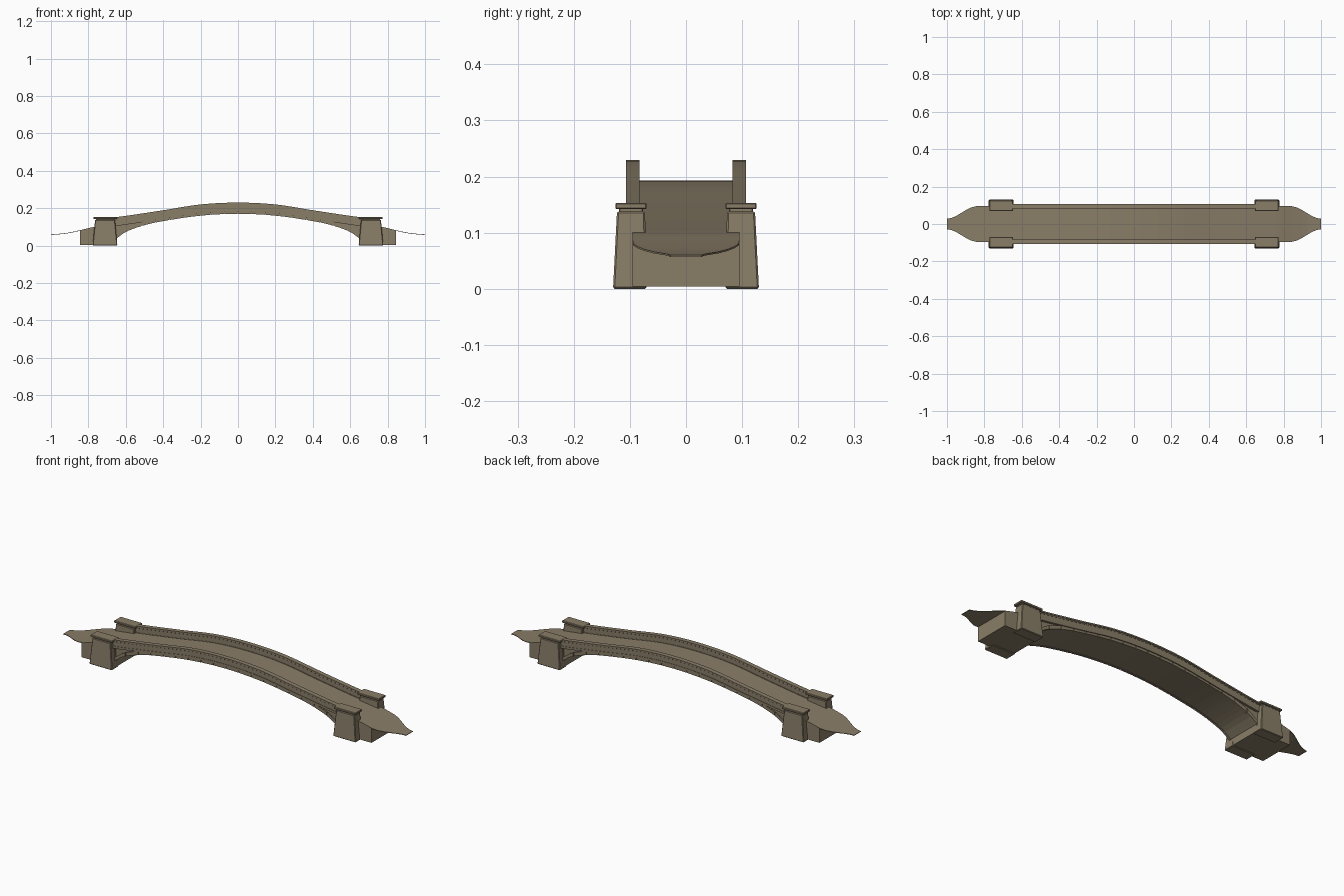
import bpy, bmesh

cube = bpy.data.objects.get("Cube")
if cube:
    bpy.data.objects.remove(cube, do_unlink=True)

stone = bpy.data.materials.new("brown stone")
stone.use_nodes = True
COLOUR = (0.25, 0.205, 0.137, 1)
stone.diffuse_color = COLOUR
bsdf = stone.node_tree.nodes["Principled BSDF"]
bsdf.inputs["Base Color"].default_value = COLOUR
bsdf.inputs["Roughness"].default_value = 0.9

DECK = [(0, .193), (.2, .183), (.4, .152), (.6, .122), (.7, .109),
        (.775, .099), (.85, .081), (.92, .067), (1, .06)]
SOFFIT = [(0, .172), (.2, .162), (.4, .133), (.5, .111), (.6, .075), (.66, .032)]


def curve(points, x):
    """Smooth symmetric height curve through the points (cubic Hermite)."""
    x = abs(x)
    slopes = [0]
    for a, b in zip(points, points[2:]):
        slopes.append((b[1] - a[1]) / (b[0] - a[0]))
    a, b = points[-2:]
    slopes.append((b[1] - a[1]) / (b[0] - a[0]))
    for i, ((x0, z0), (x1, z1)) in enumerate(zip(points, points[1:])):
        if x <= x1 or i == len(points) - 2:
            h = x1 - x0
            t = min((x - x0) / h, 1)
            s = t * t * (3 - 2 * t)
            return (z0 + (z1 - z0) * s + h * t * (1 - t) ** 2 * slopes[i]
                    + h * t * t * (t - 1) * slopes[i + 1])


def deck(x):
    return curve(DECK, x)


def soffit(x):
    return curve(SOFFIT, x)


def rail(x):
    return max(deck(x) + .037, .149)


def finish(bm, name):
    bmesh.ops.recalc_face_normals(bm, faces=bm.faces)
    mesh = bpy.data.meshes.new(name)
    bm.to_mesh(mesh)
    bm.free()
    mesh.materials.append(stone)
    ob = bpy.data.objects.new(name, mesh)
    bpy.context.scene.collection.objects.link(ob)
    return ob


def sweep(bm, x0, x1, low, high, y0, y1, steps):
    """Closed strip along x between two height curves and two side curves."""
    rings = []
    for i in range(steps + 1):
        x = x0 + (x1 - x0) * i / steps
        a, b = y0(x), y1(x)
        rings.append([bm.verts.new((x, y, z)) for y, z in
                      ((a, low(x)), (b, low(x)), (b, high(x)), (a, high(x)))])
    for p, q in zip(rings, rings[1:]):
        for k in range(4):
            n = (k + 1) % 4
            bm.faces.new((p[k], p[n], q[n], q[k]))
    bm.faces.new(rings[0])
    bm.faces.new(rings[-1])


def strip(name, x0, x1, low, high, y0, y1, steps=48):
    bm = bmesh.new()
    sweep(bm, x0, x1, low, high, lambda x: y0, lambda x: y1, steps)
    return finish(bm, name)


def blocks(name, count, reach, fill, low, high, y0, y1, steps=1):
    """Row of separate blocks following two height curves."""
    bm = bmesh.new()
    pitch = 2 * reach / count
    for i in range(count):
        c = -reach + pitch * (i + .5)
        h = pitch * fill / 2
        sweep(bm, c - h, c + h, low, high, lambda x: y0, lambda x: y1, steps)
    return finish(bm, name)


def taper(name, bottom, top, bevel):
    """Tapered block from two (x0, x1, y0, y1, z) rectangles."""
    bm = bmesh.new()
    loops = [[bm.verts.new((x, y, r[4])) for x, y in
              ((r[0], r[2]), (r[1], r[2]), (r[1], r[3]), (r[0], r[3]))]
             for r in (bottom, top)]
    a, b = loops
    bm.faces.new(a)
    bm.faces.new(b)
    for k in range(4):
        n = (k + 1) % 4
        bm.faces.new((a[k], a[n], b[n], b[k]))
    ob = finish(bm, name)
    mod = ob.modifiers.new("worn edges", "BEVEL")
    mod.width = bevel
    mod.segments = 1
    return ob


# Walkway with narrowing, paper-thin approach ends
def half_width(x):
    t = min(max((abs(x) - .84) / .16, 0), 1)
    return .095 - .067 * t * t * (3 - 2 * t)


bm = bmesh.new()
sweep(bm, -1, 1, lambda x: deck(x) - .003, deck,
      lambda x: -half_width(x), half_width, 80)
finish(bm, "walkway")

# Arch body between soffit and walkway
strip("arch_body", -.66, .66, soffit, lambda x: deck(x) - .002, -.092, .092, 56)

# Sides: arch stones, string course, parapet, dentils and coping
for side, s in (("front", -1), ("back", 1)):
    blocks(side + "_arch_stones", 18, .66, .95, lambda x: soffit(x) - .002,
           lambda x: min(soffit(x) + .017, deck(x) - .009), s * .088, s * .099, 3)
    strip(side + "_string_course", -.7, .7, lambda x: deck(x) - .01,
          lambda x: deck(x) + .002, s * .084, s * .104)
    strip(side + "_parapet", -.75, .75, lambda x: deck(x) - .004,
          lambda x: rail(x) - .005, s * .086, s * .102)
    blocks(side + "_dentils", 60, .7, .55, lambda x: rail(x) - .013,
           lambda x: rail(x) - .006, s * .0845, s * .1045)
    strip(side + "_coping", -.765, .765, lambda x: rail(x) - .007,
          rail, s * .083, s * .107)

# Abutments and corner pylons with cap slabs
for end, e in (("left", 1), ("right", -1)):
    strip(end + "_abutment", e * .648, e * .845, lambda x: .004,
          lambda x: deck(x) - .002, -.095, .095, 8)
    for side, s in (("front", -1), ("back", 1)):
        name = end + "_" + side
        taper(name + "_pylon",
              (e * .645, e * .777, s * .07, s * .13, 0),
              (e * .658, e * .764, s * .073, s * .123, .138), .003)
        taper(name + "_pylon_neck",
              (e * .662, e * .76, s * .077, s * .119, .136),
              (e * .662, e * .76, s * .077, s * .119, .145), .001)
        taper(name + "_pylon_cap",
              (e * .647, e * .773, s * .07, s * .126, .142),
              (e * .647, e * .773, s * .07, s * .126, .153), .002)
